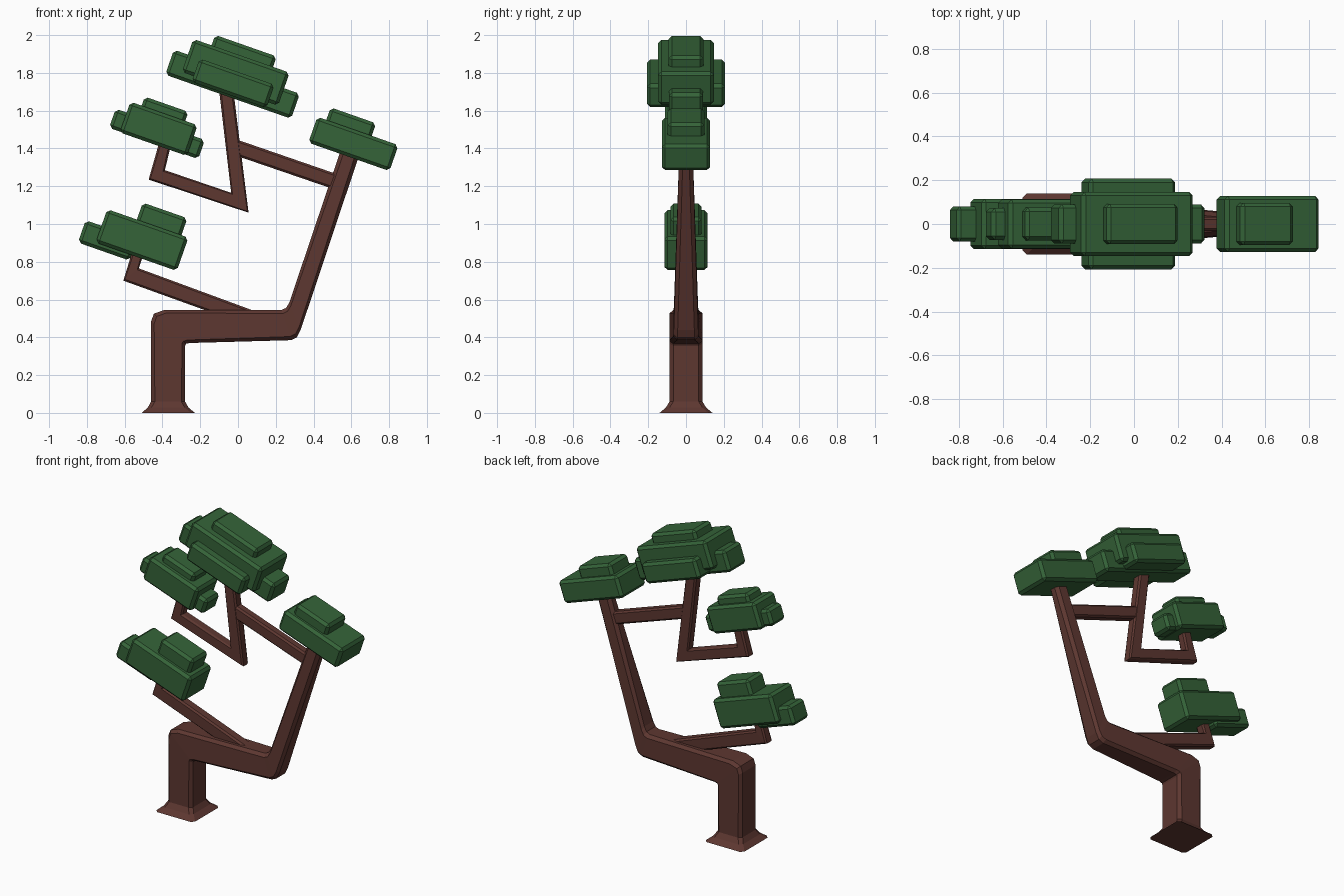
import bpy, bmesh, math
from mathutils import Matrix, Vector

if "Cube" in bpy.data.objects:
    bpy.data.objects.remove(bpy.data.objects["Cube"])

TILT = math.radians(19.3)


def material(name, rgb):
    m = bpy.data.materials.new(name)
    m.diffuse_color = (*rgb, 1)
    m.use_nodes = True
    m.node_tree.nodes["Principled BSDF"].inputs["Base Color"].default_value = m.diffuse_color
    return m


BARK = material("bark", (0.11, 0.038, 0.03))
LEAF = material("leaf", (0.035, 0.125, 0.04))


def link(name, bm, mat):
    bmesh.ops.recalc_face_normals(bm, faces=bm.faces)
    me = bpy.data.meshes.new(name)
    bm.to_mesh(me)
    bm.free()
    me.materials.append(mat)
    ob = bpy.data.objects.new(name, me)
    bpy.context.collection.objects.link(ob)
    return ob


def limb(name, rings, c):
    """Loft chamfered rectangles; each ring is (xa, za, xb, zb, half depth)."""
    bm = bmesh.new()
    loops = []
    for xa, za, xb, zb, h in rings:
        a, b = Vector((xa, 0, za)), Vector((xb, 0, zb))
        t = (b - a).normalized() * c
        y = Vector((0, 1, 0))
        pts = [a + t - y * h, b - t - y * h, b - y * (h - c), b + y * (h - c),
               b - t + y * h, a + t + y * h, a + y * (h - c), a - y * (h - c)]
        loops.append([bm.verts.new(p) for p in pts])
    for p, q in zip(loops, loops[1:]):
        for i in range(8):
            j = (i + 1) % 8
            bm.faces.new((p[i], p[j], q[j], q[i]))
    bm.faces.new(loops[0])
    bm.faces.new(loops[-1])
    return link(name, bm, BARK)


def block(name, x, z, length, height, half_y):
    """Tilted leaf block with chamfered edges, centred on (x, z)."""
    bm = bmesh.new()
    bmesh.ops.create_cube(bm, size=1)
    bmesh.ops.scale(bm, vec=(length, half_y * 2, height), verts=bm.verts)
    bmesh.ops.bevel(bm, geom=bm.edges[:], offset=0.017, segments=1, affect='EDGES')
    bm.transform(Matrix.Translation((x, 0, z)) @ Matrix.Rotation(TILT, 4, 'Y'))
    return link(name, bm, LEAF)


def cap(name, x, z, length, height, half_y):
    """Leaf block placed by the middle of its top face."""
    s = height / 2
    return block(name, x - s * math.sin(TILT), z - s * math.cos(TILT),
                 length, height, half_y)


# Trunk: flared foot, column, elbow, level run, elbow, leaning limb
limb("trunk", [
    (-.51, 0, -.228, 0, .14), (-.478, .028, -.262, .028, .107),
    (-.46, .06, -.28, .06, .087), (-.46, .485, -.28, .355, .087),
    (-.445, .525, -.275, .366, .087), (-.39, .545, -.255, .37, .086),
    (.23, .545, .28, .385, .067), (.255, .556, .312, .4, .066),
    (.272, .585, .332, .44, .064), (.54, 1.38, .64, 1.36, .036)], .02)

# Branches
limb("lower_left_branch", [
    (.14, .52, .1, .445, .036), (-.525, .765, -.607, .7, .034),
    (-.49, .87, -.555, .87, .03)], .011)
limb("cross_branch", [
    (.55, 1.255, .52, 1.18, .031), (-.015, 1.45, -.04, 1.372, .031)], .011)
limb("hooked_branch", [
    (-.105, 1.75, -.03, 1.75, .034), (-.036, 1.165, .056, 1.06, .032),
    (-.387, 1.285, -.473, 1.235, .032), (-.35, 1.44, -.415, 1.44, .03)], .011)

# Right foliage
block("right_leaves", .611, 1.424, .455, .145, .128)
cap("right_leaves_top", .611, 1.575, .255, .13, .097)

# Top foliage
block("top_leaves_long", -.029, 1.74, .706, .14, .09)
block("top_leaves", -.012, 1.803, .54, .185, .147)
block("top_leaves_wide", -.026, 1.745, .42, .13, .207)
cap("top_leaves_top", .042, 1.944, .345, .13, .092)

# Upper left foliage
block("upper_left_leaves_long", -.429, 1.477, .5, .107, .072)
block("upper_left_leaves", -.42, 1.504, .377, .172, .112)
cap("upper_left_leaves_top", -.378, 1.634, .245, .12, .075)

# Lower left foliage
block("lower_left_leaves_end", -.69, .913, .29, .125, .08)
block("lower_left_leaves", -.508, .915, .455, .187, .115)
cap("lower_left_leaves_top", -.386, 1.072, .25, .15, .083)
